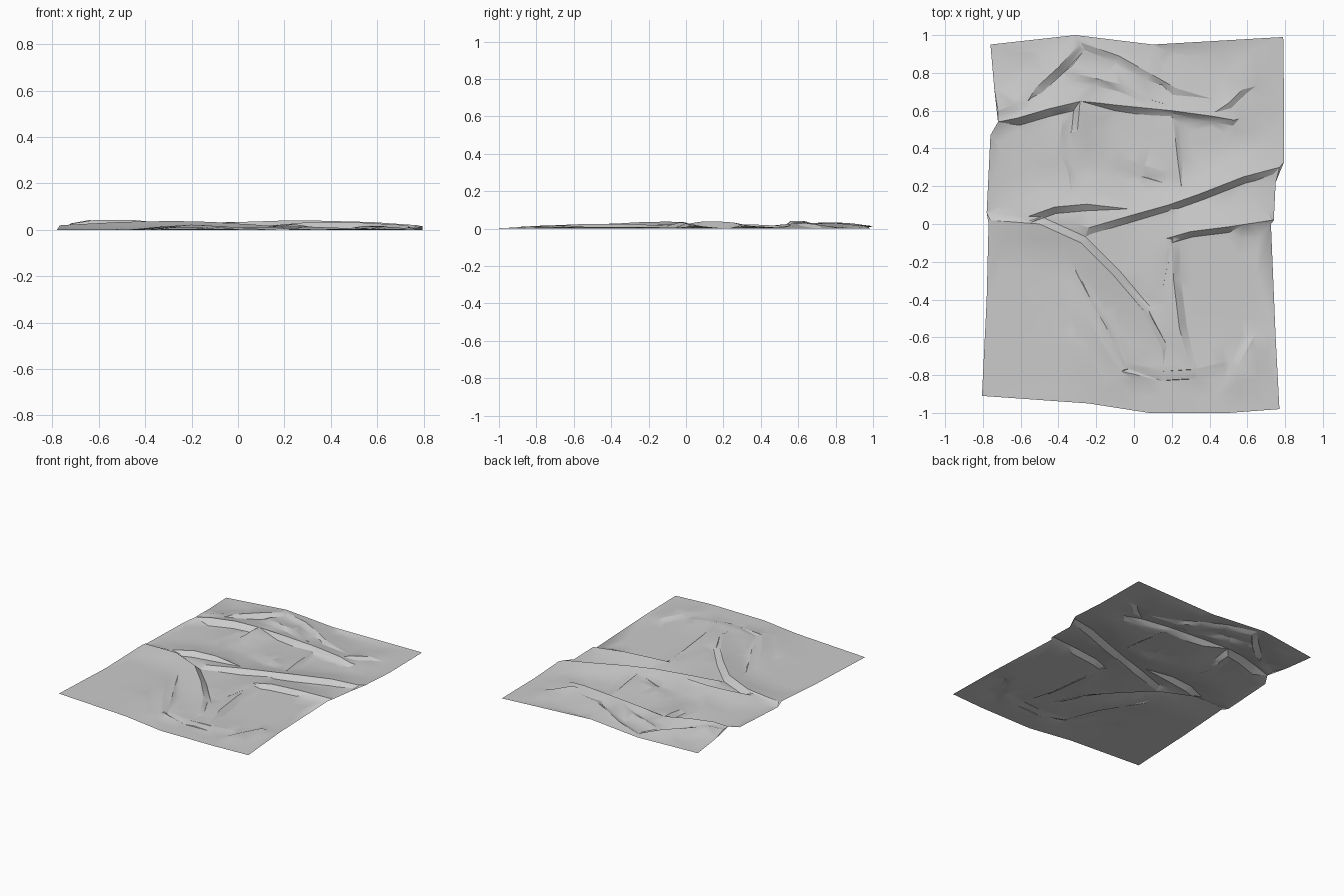
import bpy, bmesh, math, random
from mathutils import Vector
from mathutils.geometry import delaunay_2d_cdt, intersect_point_line

if "Cube" in bpy.data.objects:
    bpy.data.objects.remove(bpy.data.objects["Cube"])

random.seed(4)
creases = []   # (points, height, steep width)
GENTLE = 0.17  # reach of the shallow side of a fold


def crease(h, w, *pts):
    """Fold line; the steep side lies to the right of the travel direction."""
    creases.append(([Vector(p) for p in pts], h, w))


def taper(i, n):
    return 0.2 + 0.8 * math.sin(math.pi * min(1, max(0, (i + 0.35) / (n - 0.3)))) ** 0.6


def height(p):
    z = 0.0
    for pts, h, w in creases:
        best = None
        for i in range(len(pts) - 1):
            a, b = pts[i], pts[i + 1]
            t = min(1, max(0, intersect_point_line(p, a, b)[1]))
            q = a.lerp(b, t)
            d = (p - q).length
            if best is None or d < best[0] - 1e-7:
                e = b - a
                side = e.x * (p - q).y - e.y * (p - q).x
                k = taper(i, len(pts)) * (1 - t) + taper(i + 1, len(pts)) * t
                best = (d, side, k)
        d, side, k = best
        reach = w if side < 0 else GENTLE
        z = max(z, h * k * max(0, 1 - d / reach))
    return z


# upper folds
crease(.044, .04, (-.75, .50), (-.62, .56), (-.45, .61), (-.28, .65))
crease(.042, .03, (-.72, .60), (-.64, .63), (-.56, .65))
crease(.034, .04, (-.60, .59), (-.52, .72), (-.40, .83), (-.29, .95))
crease(.032, .04, (-.28, .96), (-.08, .89), (.08, .80), (.22, .72), (.42, .66))
crease(.032, .04, (-.33, .80), (-.20, .77), (-.07, .74), (.08, .66), (.22, .62))
crease(.036, .03, (-.28, .65), (-.10, .63), (.20, .60), (.42, .57), (.53, .55))
crease(.030, .03, (.42, .62), (.50, .64), (.57, .71))
crease(.030, .03, (-.28, .71), (-.29, .60), (-.30, .49))
crease(.024, .03, (.13, .74), (.11, .85), (.10, .95))
# central folds
crease(.016, .04, (-.33, .17), (-.35, .28), (-.40, .38), (-.38, .56))
crease(.024, .03, (.20, .08), (.25, .20), (.23, .35), (.21, .53))
crease(.015, .06, (-.06, .35), (.05, .31), (.19, .27))
crease(.036, .035, (-.56, .04), (-.42, .09), (-.25, .105), (-.03, .08))
crease(.040, .035, (-.24, -.02), (0, .05), (.18, .10), (.35, .16), (.58, .25), (.77, .30))
crease(.034, .03, (.16, -.08), (.30, -.04), (.50, -.015), (.73, .02))
crease(.038, .04, (.06, -.47), (-.11, -.27), (-.28, -.10), (-.50, .0), (-.76, .02))
crease(.022, .03, (.12, -.34), (.17, -.12), (.19, .05))
# lower folds
crease(.026, .04, (.30, -.77), (.24, -.55), (.21, -.30), (.20, -.08))
crease(.024, .03, (.15, -.66), (.05, -.47), (-.10, -.30))
crease(.022, .04, (-.06, -.79), (-.20, -.58), (-.32, -.36))
crease(.020, .03, (-.05, -.77), (-.15, -.54), (-.34, -.23))
crease(.013, .04, (-.15, -.84), (-.24, -.70), (-.33, -.60))
crease(.013, .05, (-.06, -.73), (.15, -.78), (.33, -.77), (.47, -.73))
crease(.018, .04, (.76, -.60), (.62, -.62), (.55, -.75), (.50, -.88))

outline = [Vector(p) for p in (
    (-.76, .95), (-.74, .72), (-.72, .54), (-.76, .47), (-.78, .06), (-.77, 0), (-.78, -.40), (-.805, -.91),
    (-.24, -.95), (.08, -1), (.5, -1), (.77, -.98), (.75, -.60), (.725, 0), (.74, .02),
    (.75, .22), (.795, .33), (.795, .60), (.79, .99), (.10, .95), (-.31, 1))]


def inside(p):
    hit = False
    for a, b in zip(outline, outline[1:] + outline[:1]):
        if (a.y > p.y) != (b.y > p.y) and p.x < a.x + (p.y - a.y) * (b.x - a.x) / (b.y - a.y):
            hit = not hit
    return hit


# sheet border
verts = list(outline)
n = len(verts)
edges = [(i, (i + 1) % n) for i in range(n)]


def add_line(pts):
    prev = None
    for p in pts:
        if inside(p):
            verts.append(p)
            if prev is not None:
                edges.append((prev, len(verts) - 1))
            prev = len(verts) - 1
        else:
            prev = None


# crest, foot and shoulder line of every fold
for pts, h, w in creases:
    normals = []
    for i in range(len(pts)):
        d = (pts[min(i + 1, len(pts) - 1)] - pts[max(i - 1, 0)]).normalized()
        normals.append(Vector((d.y, -d.x)))
    add_line(pts)
    add_line([p + m * w for p, m in zip(pts, normals)])

# loose points on the calmer areas
for i in range(-10, 11):
    for j in range(-12, 13):
        p = Vector((i * .08 + random.uniform(-.02, .02), j * .082 + random.uniform(-.02, .02)))
        if inside(p) and inside(p * 1.04):
            verts.append(p)

co, _, faces, *_ = delaunay_2d_cdt(verts, edges, [], 1, 1e-4)
mesh = bpy.data.meshes.new("crumpled_sheet")
mesh.from_pydata([(p.x, p.y, .004 + height(p)) for p in co], [], [tuple(f) for f in faces])
bm = bmesh.new()
bm.from_mesh(mesh)
bmesh.ops.delete(bm, geom=[v for v in bm.verts if not v.link_faces], context='VERTS')
# settle the lowest point on the ground
low = min(v.co.z for v in bm.verts)
for v in bm.verts:
    v.co.z -= low
bmesh.ops.recalc_face_normals(bm, faces=bm.faces)
if sum(f.normal.z for f in bm.faces) < 0:
    bmesh.ops.reverse_faces(bm, faces=bm.faces)
bm.to_mesh(mesh)
bm.free()

sheet = bpy.data.objects.new("crumpled_sheet", mesh)
bpy.context.collection.objects.link(sheet)
bpy.context.view_layer.objects.active = sheet
sheet.select_set(True)
bpy.ops.object.shade_smooth_by_angle(angle=math.radians(25))
